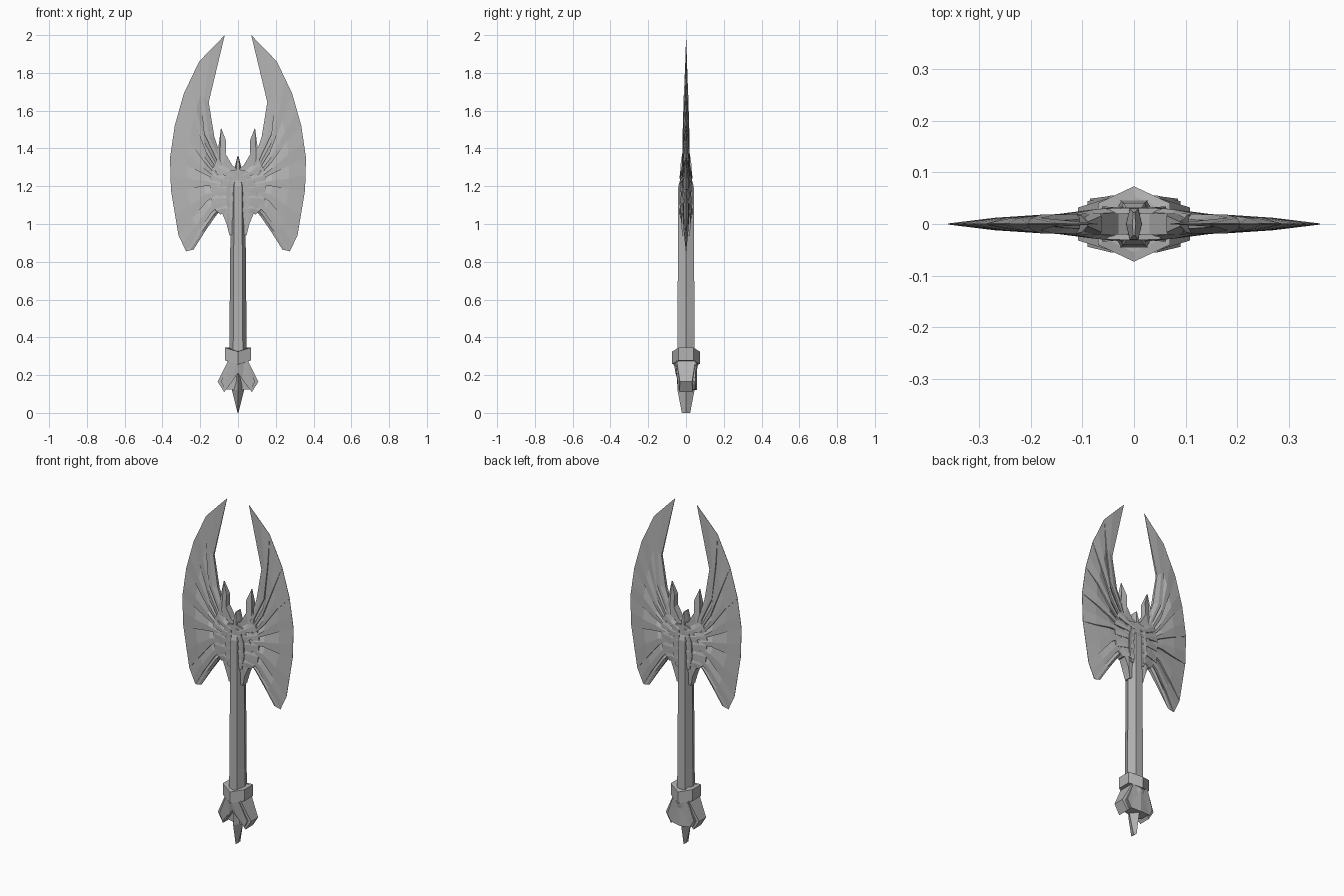
import bpy
import bmesh

cube = bpy.data.objects.get("Cube")
if cube:
    bpy.data.objects.remove(cube)

steel = bpy.data.materials.new("grey_steel")
steel.use_nodes = True
GREY = (0.45, 0.45, 0.45, 1)
steel.diffuse_color = GREY
steel.node_tree.nodes["Principled BSDF"].inputs["Base Color"].default_value = GREY


def finish(name, bm, mirror=False):
    bmesh.ops.remove_doubles(bm, verts=bm.verts, dist=0.0002)
    bmesh.ops.recalc_face_normals(bm, faces=bm.faces)
    mesh = bpy.data.meshes.new(name)
    bm.to_mesh(mesh)
    bm.free()
    mesh.materials.append(steel)
    obj = bpy.data.objects.new(name, mesh)
    bpy.context.collection.objects.link(obj)
    if mirror:
        obj.modifiers.new("mirror", "MIRROR").use_clip = True
    return obj


def slab(name, points, mirror=True, back=1.0):
    """Outline of (x, z, half thickness) closed into a solid about y = 0."""
    bm = bmesh.new()
    front = [bm.verts.new((x, -h, z)) for x, z, h in points]
    rear = [bm.verts.new((x, h * back, z)) for x, z, h in points]
    n = len(points)
    caps = [bm.faces.new(front), bm.faces.new(rear[::-1])]
    for i in range(n):
        j = (i + 1) % n
        if mirror and points[i][0] == 0 and points[j][0] == 0:
            continue
        bm.faces.new((front[j], front[i], rear[i], rear[j]))
    bmesh.ops.triangulate(bm, faces=caps)
    return finish(name, bm, mirror)


def feather(name, upper, lower, heights, thin_upper, thin_lower=1.0):
    """Tapering vane between two rails, with one edge stepped down."""
    bm = bmesh.new()
    rings = []
    for (ux, uz), (lx, lz), h in zip(upper, lower, heights):
        hu, hl = h * thin_upper, h * thin_lower
        mx, mz = ux * 0.45 + lx * 0.55, uz * 0.45 + lz * 0.55
        ring = [(ux, -hu, uz), (mx, -h, mz), (lx, -hl, lz),
                (lx, hl, lz), (mx, h, mz), (ux, hu, uz)]
        rings.append([bm.verts.new(p) for p in ring])
    for a, b in zip(rings, rings[1:]):
        for i in range(6):
            j = (i + 1) % 6
            bm.faces.new((a[i], a[j], b[j], b[i]))
    bm.faces.new(rings[0])
    bm.faces.new(rings[-1][::-1])
    return finish(name, bm, True)


def loft(name, rings):
    bm = bmesh.new()
    loops = [[bm.verts.new(p) for p in ring] for ring in rings]
    for a, b in zip(loops, loops[1:]):
        for i in range(len(a)):
            j = (i + 1) % len(a)
            bm.faces.new((a[i], a[j], b[j], b[i]))
    bm.faces.new(loops[0][::-1])
    bm.faces.new(loops[-1])
    return finish(name, bm)


def hexagon(x, y, z, flat=0.55):
    """Six-sided ring with corners on the sides and flats front and back."""
    return [(x, 0, z), (x * flat, y, z), (-x * flat, y, z),
            (-x, 0, z), (-x * flat, -y, z), (x * flat, -y, z)]


# Shaft and the spike above it
loft("shaft", [hexagon(*r) for r in (
    (.047, .046, .26), (.045, .045, .45), (.038, .041, 1.2), (.025, .03, 1.235))])
loft("top_spike", [hexagon(*r) for r in (
    (.017, .032, 1.18), (.015, .03, 1.31), (.003, .022, 1.36))])

# Wing blades: rails run from the hub to the cutting edge
rails = [
    [(.06, 1.27), (.125, 1.46), (.155, 1.645), (.07, 2.0)],
    [(.07, 1.25), (.18, 1.48), (.2, 1.68), (.206, 1.86)],
    [(.08, 1.24), (.17, 1.38), (.235, 1.55), (.287, 1.69)],
    [(.09, 1.23), (.18, 1.33), (.26, 1.44), (.335, 1.52)],
    [(.09, 1.22), (.18, 1.265), (.27, 1.31), (.36, 1.35)],
    [(.09, 1.2), (.18, 1.2), (.27, 1.185), (.355, 1.18)],
    [(.09, 1.17), (.165, 1.12), (.24, 1.03), (.315, .94)],
    [(.075, 1.12), (.14, 1.06), (.21, .96), (.275, .855)],
    [(.07, 1.1), (.12, 1.04), (.175, .96), (.235, .865)],
]
last = len(rails) - 2
for i, (up, low) in enumerate(zip(rails, rails[1:])):
    feather(f"wing_feather_{i + 1}", up, low, (.021, .018, .012, .001),
            0.45, 0.5 if i == last else 1.0)

# Short inner feathers overlapping the roots of the long ones
coverts = [
    [(.02, 1.27), (.075, 1.31), (.105, 1.35)],
    [(.02, 1.24), (.08, 1.26), (.135, 1.29)],
    [(.02, 1.21), (.08, 1.22), (.15, 1.23)],
    [(.02, 1.17), (.08, 1.17), (.145, 1.17)],
    [(.02, 1.12), (.08, 1.11), (.14, 1.1)],
    [(.02, 1.05), (.06, 1.06), (.095, 1.05)],
]
for i, (up, low) in enumerate(zip(coverts, coverts[1:])):
    feather(f"inner_feather_{i + 1}", up, low, (.034, .028, .019), 0.7)

# Upright small feather and hub plates
slab("crest_feather", [(.0, 1.25, .02), (.0, 1.29, .02), (.03, 1.31, .02), (.065, 1.37, .02),
                       (.063, 1.44, .016), (.09, 1.51, .004), (.102, 1.42, .016),
                       (.115, 1.34, .02), (.1, 1.25, .02)])
slab("hub_plate", [(0, .95, .02), (.045, .94, .02), (.06, 1.0, .025), (.085, 1.06, .022),
                   (.12, 1.07, .016), (.1, 1.2, .024), (.05, 1.28, .03), (0, 1.29, .03)])
slab("hub_collar", [(0, 1.02, .03), (.045, 1.04, .03), (.062, 1.12, .034),
                    (.058, 1.2, .034), (.035, 1.26, .032), (0, 1.27, .032)])

# Grip ring: corners at front and back dip lower than the sides
def ring_band(z, scale=1.0):
    pts = ((.07, -.04, .02), (.07, .04, .02), (0, .073, 0),
           (-.07, .04, .02), (-.07, -.04, .02), (0, -.073, 0))
    return [(x * scale, y * scale, z + dz) for x, y, dz in pts]


loft("grip_ring", [ring_band(.255, .75), ring_band(.258), ring_band(.325), ring_band(.325, .75)])

# Forked pommel with backing shield and bottom spike
slab("pommel_fork", [(0, .27, .066), (.05, .28, .05), (.108, .165, .032),
                     (.073, .11, .035), (.035, .16, .042), (0, .21, .055)])
slab("pommel_bevel", [(0, .265, .055), (.045, .27, .055), (.09, .165, .044),
                      (.07, .125, .044), (.03, .175, .048), (0, .215, .05)])
shield = slab("pommel_shield", [(0, .27, .04), (.05, .27, .035), (.085, .17, .03),
                                (.06, .125, .03), (0, .12, .04)], back=0.9)
shield.location.y = .022
loft("bottom_spike", [
    [(x, 0, z), (0, y, z), (-x, 0, z), (0, -y, z)]
    for x, y, z in ((.012, .04, .21), (.032, .045, .12), (.002, .022, 0))])
